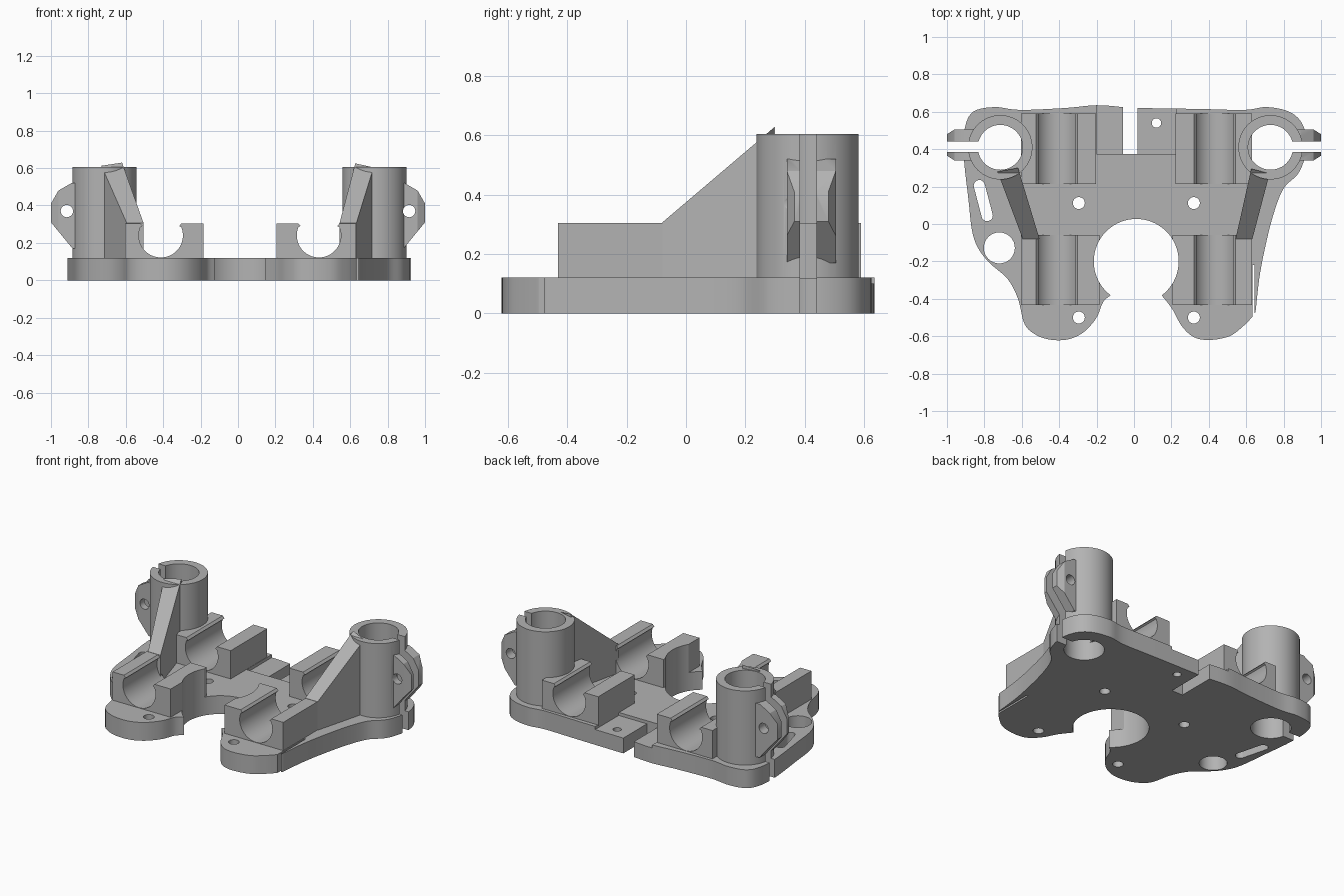
import bpy, bmesh, math
from mathutils import Vector

if "Cube" in bpy.data.objects:
    bpy.data.objects.remove(bpy.data.objects["Cube"])

GREY = (0.45, 0.45, 0.45, 1)
grey = bpy.data.materials.new("plain grey")
grey.use_nodes = True
grey.diffuse_color = GREY
grey.node_tree.nodes["Principled BSDF"].inputs["Base Color"].default_value = GREY


def prism(name, points, low, high, axis="z", top=None):
    """Extrude a 2D polygon along z (points are x, y) or y (points are x, z)."""
    bm = bmesh.new()
    place = (lambda a, b, h: (a, b, h)) if axis == "z" else (lambda a, b, h: (a, h, b))
    face = bm.faces.new([bm.verts.new(place(a, b, low)) for a, b in points])
    ext = bmesh.ops.extrude_face_region(bm, geom=[face])["geom"]
    for v in ext:
        if isinstance(v, bmesh.types.BMVert):
            v.co = place(v.co.x, v.co.y if axis == "z" else v.co.z, high)
            if top:
                v.co.z = top(v.co.y)
    bmesh.ops.recalc_face_normals(bm, faces=bm.faces)
    mesh = bpy.data.meshes.new(name)
    bm.to_mesh(mesh)
    bm.free()
    mesh.materials.append(grey)
    obj = bpy.data.objects.new(name, mesh)
    bpy.context.collection.objects.link(obj)
    return obj


def arc(cx, cy, r, start=0, end=360, n=48):
    count = n if end - start == 360 else n + 1
    angles = [math.radians(start + (end - start) * i / n) for i in range(count)]
    return [(cx + r * math.cos(a), cy + r * math.sin(a)) for a in angles]


def rect(x0, x1, y0, y1):
    return [(x0, y0), (x1, y0), (x1, y1), (x0, y1)]


def smooth_path(points, steps=5):
    """Catmull-Rom curve through the points."""
    p = [Vector(q) for q in points]
    p = [p[0]] + p + [p[-1]]
    out = []
    for a, b, c, d in zip(p, p[1:], p[2:], p[3:]):
        for i in range(steps):
            t = i / steps
            out.append((b * 2 + (c - a) * t + (a * 2 - b * 5 + c * 4 - d) * t * t
                        + (b * 3 - a - c * 3 + d) * t ** 3) / 2)
    return [tuple(v) for v in out + [p[-1]]]


def combine(obj, other, operation="DIFFERENCE"):
    """Apply a boolean and discard the helper."""
    mod = obj.modifiers.new("boolean", "BOOLEAN")
    mod.operation, mod.solver, mod.object = operation, "EXACT", other
    bpy.context.view_layer.objects.active = obj
    bpy.ops.object.modifier_apply(modifier=mod.name)
    bpy.data.objects.remove(other)


def drill(obj, points, low=-0.1, high=0.8, axis="z"):
    combine(obj, prism("cutter", points, low, high, axis))


PLATE = 0.12
parts = []

# Base plate outline, clockwise from the rear notch
right_edge = smooth_path([
    (0.02, 0.62), (0.35, 0.615), (0.59, 0.61), (0.71, 0.625), (0.83, 0.6), (0.9, 0.535),
    (0.925, 0.42), (0.885, 0.28), (0.8, 0.19), (0.745, 0.05), (0.7, -0.13), (0.67, -0.29),
    (0.65, -0.47)])
right_lobe = smooth_path([
    (0.63, -0.5), (0.58, -0.55), (0.51, -0.6), (0.405, -0.62), (0.32, -0.605),
    (0.255, -0.545), (0.205, -0.455), (0.147, -0.38)])
left_edge = smooth_path([
    (-0.123, -0.38), (-0.165, -0.417), (-0.2, -0.5), (-0.265, -0.575), (-0.345, -0.615),
    (-0.435, -0.62), (-0.52, -0.595), (-0.585, -0.535), (-0.62, -0.4), (-0.675, -0.295),
    (-0.77, -0.21), (-0.83, -0.135), (-0.865, -0.04), (-0.885, 0.13), (-0.91, 0.36),
    (-0.905, 0.51), (-0.86, 0.6), (-0.745, 0.625), (-0.61, 0.61), (-0.37, 0.62),
    (-0.2, 0.635), (-0.06, 0.625)])
base = prism("base_plate", right_edge + right_lobe + left_edge
             + [(-0.06, 0.375), (0.02, 0.375)], 0, PLATE)
parts.append(base)

# Shallow rear recess, thin side slit, and the holes
drill(base, rect(-0.2, 0.225, 0.375, 0.7), PLATE - 0.02)
drill(base, rect(0.633, 0.645, -0.6, -0.22))
big_hole = arc(0.012, -0.2, 0.227, n=64)
drill(base, big_hole)
for x, y, r in [(-0.72, -0.128, 0.083), (0.12, 0.54, 0.025), (-0.295, 0.112, 0.032),
                (0.32, 0.112, 0.032), (-0.295, -0.5, 0.032), (0.32, -0.5, 0.032)]:
    drill(base, arc(x, y, r, n=32))
# Slanted oval slot
drill(base, arc(-0.827, 0.205, 0.03, 14, 194, 12) + arc(-0.785, 0.045, 0.03, 194, 374, 12))

for s, side in ((-1, "right"), (1, "left")):
    cx, cy = 0.0075 + s * 0.7225, 0.41
    end = s * 1.0

    # Split clamp tower with ears
    tower = prism(side + "_tower", arc(cx, cy, 0.172, n=64), PLATE - 0.01, 0.605)
    ear = prism("ear", [(cx + s * 0.13, 0.17), (end - s * 0.115, 0.17), (end, 0.31),
                        (end, 0.41), (end - s * 0.04, 0.48), (end - s * 0.11, 0.52),
                        (cx + s * 0.13, 0.52)], 0.3, 0.55, "y")
    plan = prism("ear_plan", [(cx + s * 0.1, 0.34), (end - s * 0.04, 0.34), (end, 0.365),
                              (end, 0.48), (end - s * 0.04, 0.505), (cx + s * 0.1, 0.505)],
                 0, 0.7)
    combine(ear, plan, "INTERSECT")
    combine(tower, ear, "UNION")
    drill(tower, arc(end - s * 0.085, 0.37, 0.033, n=24), 0.2, 0.6, "y")
    gap = rect(min(cx, cx + s * 0.4), max(cx, cx + s * 0.4), 0.385, 0.44)
    for obj in (tower, base):
        drill(obj, arc(cx, cy, 0.12, n=48))
        drill(obj, gap)
    parts.append(tower)

    # Sloping rib from tower to front cradle
    foot = ([(-0.73, 0.28), (-0.62, 0.3), (-0.505, -0.08), (-0.595, -0.08)] if s < 0 else
            [(0.627, 0.295), (0.725, 0.27), (0.633, -0.08), (0.543, -0.08)])
    parts.append(prism(side + "_rib", foot, PLATE - 0.01, 0.6,
                       top=lambda y: 0.302 + (y + 0.085) * 0.85))

    # Front and rear bearing cradles with a round channel
    mid = 0.01 + s * 0.4225
    for place, y0, y1, inner in (("front", -0.432, -0.06, 0.195), ("rear", 0.213, 0.59, 0.212)):
        xs = sorted((0.01 + s * inner, 0.0125 + s * 0.6175))
        cradle = prism(f"{side}_{place}_cradle", rect(xs[0], xs[1], y0, y1), PLATE - 0.002, 0.305)
        channel = arc(mid, 0.24, 0.118, -202, 22, 40)
        drill(cradle, channel + [(mid + 0.098, 0.29), (mid + 0.115, 0.31), (mid + 0.115, 0.4),
                                 (mid - 0.115, 0.4), (mid - 0.115, 0.31), (mid - 0.098, 0.29)],
              -1, 1, "y")
        if place == "front":
            drill(cradle, big_hole)
        parts.append(cradle)

# Smooth curved walls, keep hard edges
bpy.ops.object.select_all(action="DESELECT")
for obj in parts:
    obj.select_set(True)
bpy.context.view_layer.objects.active = base
bpy.ops.object.shade_smooth_by_angle(angle=math.radians(30))
